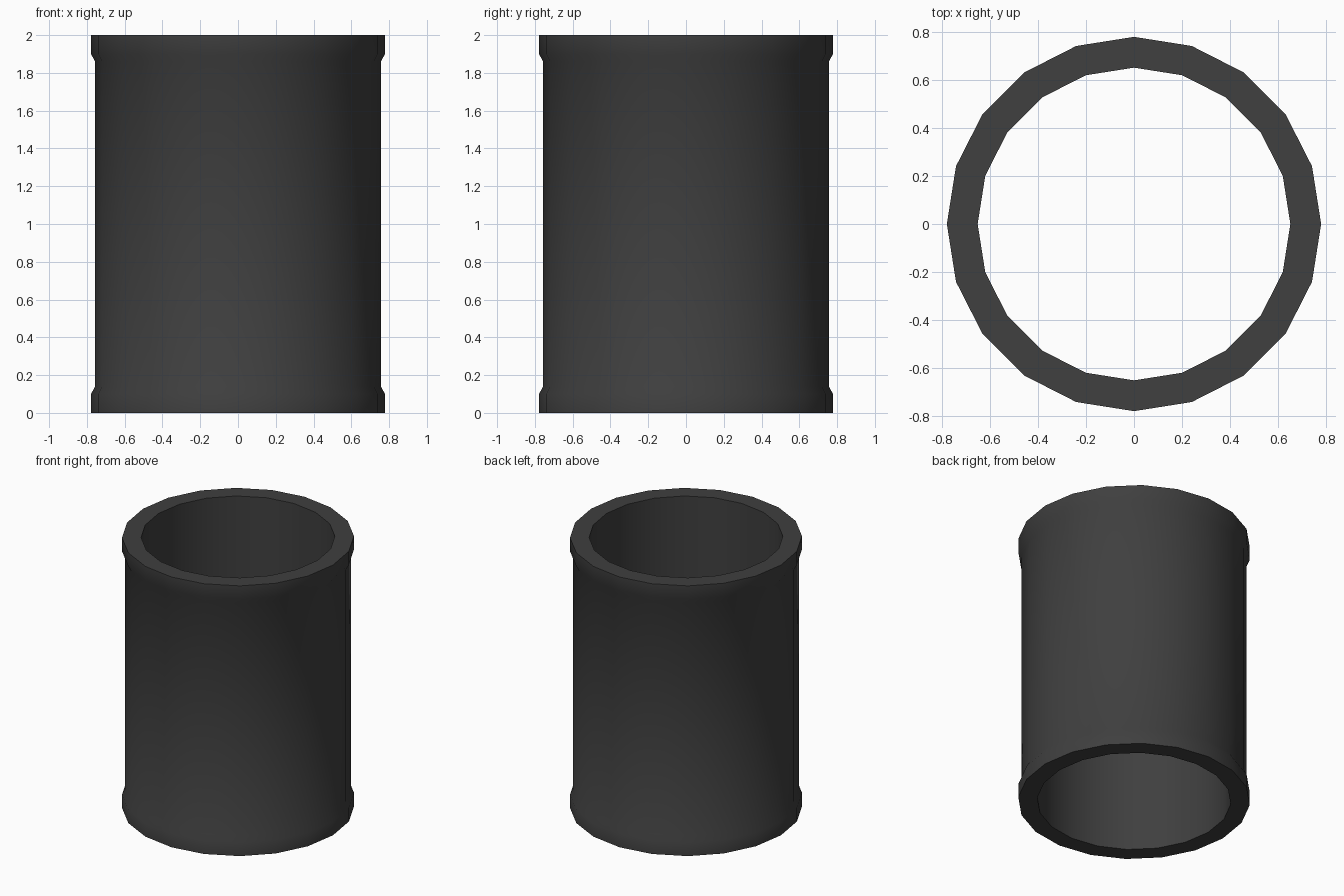
import bpy, bmesh, math

if "Cube" in bpy.data.objects:
    bpy.data.objects.remove(bpy.data.objects["Cube"])

SIDES = 20
# Closed wall profile (radius, height): straight bore, outer wall with a rim at each end
half = [(0.778, 0.0), (0.778, 0.1), (0.757, 0.14)]
profile = [(0.65, 0.0)] + half + [(r, 2 - z) for r, z in reversed(half)] + [(0.65, 2.0)]

# Spin the profile into a pipe sleeve
bm = bmesh.new()
rings = []
for i in range(SIDES):
    a = 2 * math.pi * i / SIDES
    rings.append([bm.verts.new((r * math.cos(a), r * math.sin(a), z)) for r, z in profile])
n = len(profile)
for i in range(SIDES):
    p, q = rings[i], rings[(i + 1) % SIDES]
    for j in range(n):
        k = (j + 1) % n
        bm.faces.new((p[j], q[j], q[k], p[k]))
bmesh.ops.recalc_face_normals(bm, faces=bm.faces)
mesh = bpy.data.meshes.new("pipe_sleeve")
bm.to_mesh(mesh)
bm.free()
sleeve = bpy.data.objects.new("pipe_sleeve", mesh)
bpy.context.collection.objects.link(sleeve)

# Dark grey finish
mat = bpy.data.materials.new("dark_grey")
mat.diffuse_color = (0.05, 0.05, 0.05, 1)
mat.use_nodes = True
mat.node_tree.nodes["Principled BSDF"].inputs["Base Color"].default_value = mat.diffuse_color
mesh.materials.append(mat)

# Smooth walls, sharp end rings
bpy.context.view_layer.objects.active = sleeve
sleeve.select_set(True)
bpy.ops.object.shade_smooth_by_angle(angle=math.radians(40))
